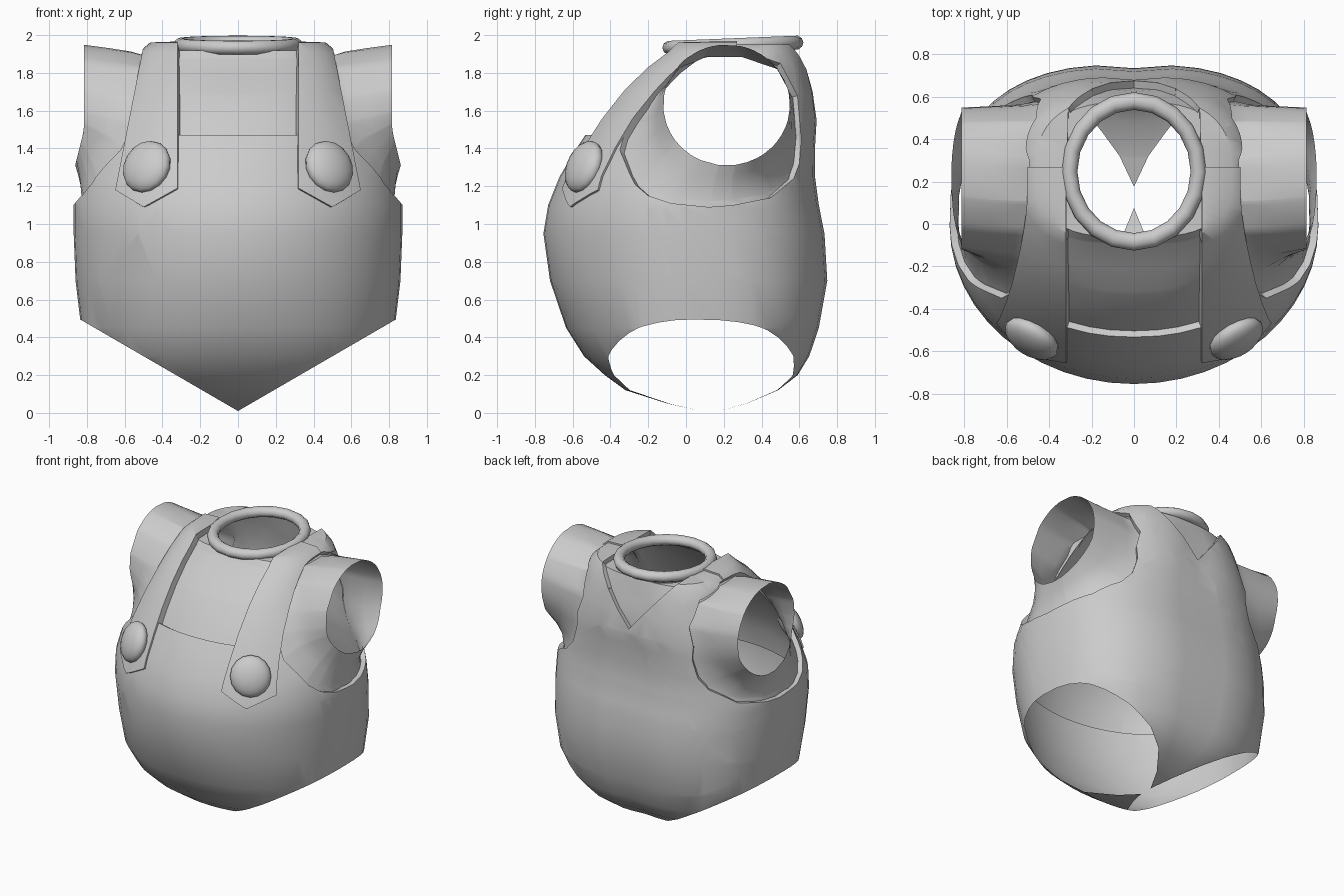
import bpy, bmesh, math
from mathutils import Vector

cube = bpy.data.objects.get("Cube")
if cube:
    bpy.data.objects.remove(cube, do_unlink=True)

grey = bpy.data.materials.new("cloth_grey")
grey.use_nodes = True
grey.diffuse_color = (0.6, 0.6, 0.6, 1)
grey.node_tree.nodes["Principled BSDF"].inputs["Base Color"].default_value = (0.6, 0.6, 0.6, 1)

# Torso sections: height, half width, front y, back y, front roundness
RINGS = [(0, .02, .12, .16, 2), (.05, .25, -.1, .34, 2), (.12, .5, -.32, .5, 2.2),
         (.2, .66, -.43, .6, 2.3), (.3, .75, -.54, .66, 2.2), (.45, .83, -.635, .71, 2.1),
         (.7, .86, -.72, .755, 2), (.95, .87, -.755, .74, 2), (1.1, .87, -.73, .71, 2),
         (1.25, .84, -.67, .69, 2), (1.4, .78, -.58, .69, 2.1), (1.55, .7, -.48, .7, 2.3),
         (1.7, .62, -.36, .68, 2.5), (1.82, .56, -.23, .65, 2.8), (1.9, .52, -.12, .62, 3),
         (1.95, .46, -.08, .6, 3), (1.955, .3, -.07, .58, 2)]
SEGS = 48
# Side outline of the armhole (y, z), counter-clockwise
ARMHOLE = [(-.35, 1.39), (-.3, 1.27), (-.27, 1.21), (-.2, 1.15), (-.08, 1.11), (.12, 1.09),
           (.25, 1.1), (.45, 1.14), (.57, 1.24), (.6, 1.32), (.61, 1.45), (.59, 1.68),
           (.5, 1.85), (.3, 1.92), (.1, 1.92), (-.05, 1.85), (-.2, 1.68), (-.32, 1.5)]
STRAP = [(.32, 1.19), (.5, 1.09), (.65, 1.18), (.45, 2.2), (.32, 2.2)]


def shell(offset):
    """Open torso surface, pushed out along its normals."""
    bm = bmesh.new()
    rows = []
    for z, rx, yf, yb, n in RINGS:
        row = []
        for k in range(SEGS):
            a = math.tau * k / SEGS
            c, s = math.cos(a), math.sin(a)
            e = 2 / (n if s < 0 else 2.6)
            x = math.copysign(rx * abs(c) ** e, c)
            y = (yf + yb) / 2 + math.copysign((yb - yf) / 2 * abs(s) ** e, s)
            if s > 0 and z < 1.9:
                y -= .02 * math.exp(-(x / .12) ** 2)   # spine crease
            row.append(bm.verts.new((x, y, z)))
        rows.append(row)
    for lo, hi in zip(rows, rows[1:]):
        for k in range(SEGS):
            j = (k + 1) % SEGS
            bm.faces.new((lo[k], lo[j], hi[j], hi[k]))
    bm.normal_update()
    for v, nrm in [(v, v.normal.copy()) for v in bm.verts]:
        v.co += nrm * offset
    return bm


def carve(bm, outline, axes, keep=False):
    """Cut a convex outline through the surface; remove its inside or outside."""
    u, w = axes
    inside = list(bm.faces)
    for p, q in zip(outline, outline[1:] + outline[:1]):
        co, no = Vector((0, 0, 0)), Vector((0, 0, 0))
        co[u], co[w] = p
        no[u], no[w] = q[1] - p[1], p[0] - q[0]
        geom = set(inside)
        for f in inside:
            geom.update(f.edges)
            geom.update(f.verts)
        res = bmesh.ops.bisect_plane(bm, geom=list(geom), dist=1e-5, plane_co=co, plane_no=no)
        inside = [g for g in res["geom"] if isinstance(g, bmesh.types.BMFace)
                  and (g.calc_center_median() - co).dot(no) < 0]
    chosen = set(inside)
    doomed = [f for f in bm.faces if (f in chosen) != keep]
    bmesh.ops.delete(bm, geom=doomed, context='FACES')


def trim(bm, co, no):
    """Remove everything on the side the normal points to."""
    bmesh.ops.bisect_plane(bm, geom=bm.verts[:] + bm.edges[:] + bm.faces[:], dist=1e-5,
                           plane_co=co, plane_no=no, clear_outer=True)


def pull_border(bm, edges):
    """Extrude border edges and return the new vertices and edges."""
    geom = bmesh.ops.extrude_edge_only(bm, edges=edges)["geom"]
    return ([g for g in geom if isinstance(g, bmesh.types.BMVert)],
            [g for g in geom if isinstance(g, bmesh.types.BMEdge)])


def add_lip(bm, depth, lowest):
    """Turn the cloth edge inward to show its thickness."""
    bm.normal_update()
    edges = [e for e in bm.edges if e.is_boundary
             and min(v.co.z for v in e.verts) > lowest]
    normals = {tuple(v.co): v.normal.copy() for e in edges for v in e.verts}
    verts, _ = pull_border(bm, edges)
    for v in verts:
        v.co -= normals[tuple(v.co)] * depth


def finish(obj, angle=40):
    obj.data.materials.clear()
    obj.data.materials.append(grey)
    bpy.ops.object.select_all(action='DESELECT')
    obj.select_set(True)
    bpy.context.view_layer.objects.active = obj
    bpy.ops.object.shade_smooth_by_angle(angle=math.radians(angle))


def make(name, bm):
    mesh = bpy.data.meshes.new(name)
    bm.to_mesh(mesh)
    bm.free()
    obj = bpy.data.objects.new(name, mesh)
    bpy.context.collection.objects.link(obj)
    finish(obj)


# Overalls: leg holes, armholes, bib top and the V at the back
bm = shell(0)
for side in (-1, 1):
    trim(bm, (0, 0, .01), (side * .58, 0, -1))
carve(bm, ARMHOLE, (1, 2))
carve(bm, [(-1, 1.47), (.25, 1.47), (.25, 3), (-1, 3)], (1, 2))
carve(bm, [(0, 1.58), (.46, 2.13), (-.46, 2.13)], (0, 2))
add_lip(bm, .035, 1.0)
make("overalls", bm)

# Shirt with sleeves drawn out of slightly smaller armholes
bm = shell(-.035)
trim(bm, (0, 0, .95), (0, 0, -1))
carve(bm, [(.2 + (y - .2) * .94, 1.48 + (z - 1.48) * .92) for y, z in ARMHOLE], (1, 2))
border = [e for e in bm.edges if e.is_boundary
          and all(abs(v.co.x) > .34 and v.co.z > 1.05 for v in e.verts)]
for blend_yz, blend_x in ((.45, .25), (.5, .45), (1, 1)):
    verts, border = pull_border(bm, border)
    for v in verts:
        a = math.atan2(v.co.z - 1.6, v.co.y - .2)
        y, z = .215 + .335 * math.cos(a), 1.63 + .32 * math.sin(a)
        x = math.copysign(.815 + .25 * max(0, 1.5 - z), v.co.x)
        v.co += Vector(((x - v.co.x) * blend_x, (y - v.co.y) * blend_yz,
                        (z - v.co.z) * blend_yz))
make("shirt", bm)

# Shoulder straps and buttons
for side, label in ((1, "left"), (-1, "right")):
    bm = shell(.012)
    outline = [(side * x, z) for x, z in STRAP]
    carve(bm, outline if side > 0 else outline[::-1], (0, 2), keep=True)
    trim(bm, (0, .27, 0), (0, 1, 0))
    add_lip(bm, .045, 0)
    make(label + "_strap", bm)

    bpy.ops.mesh.primitive_uv_sphere_add(segments=16, ring_count=10, radius=1,
                                         location=(side * .483, -.54, 1.303))
    button = bpy.context.object
    button.name = label + "_button"
    button.scale = (.14, .145, .07)
    button.rotation_euler = Vector((side * .5, -.8, .36)).to_track_quat('Z', 'Y').to_euler()
    finish(button, 60)

# Collar
bpy.ops.mesh.primitive_torus_add(major_segments=20, minor_segments=10, major_radius=.305,
                                 minor_radius=.038, location=(0, .248, 1.947),
                                 rotation=(math.radians(2.3), 0, 0))
collar = bpy.context.object
collar.name = "collar"
collar.scale = (1, 1.09, 1)
finish(collar, 60)
